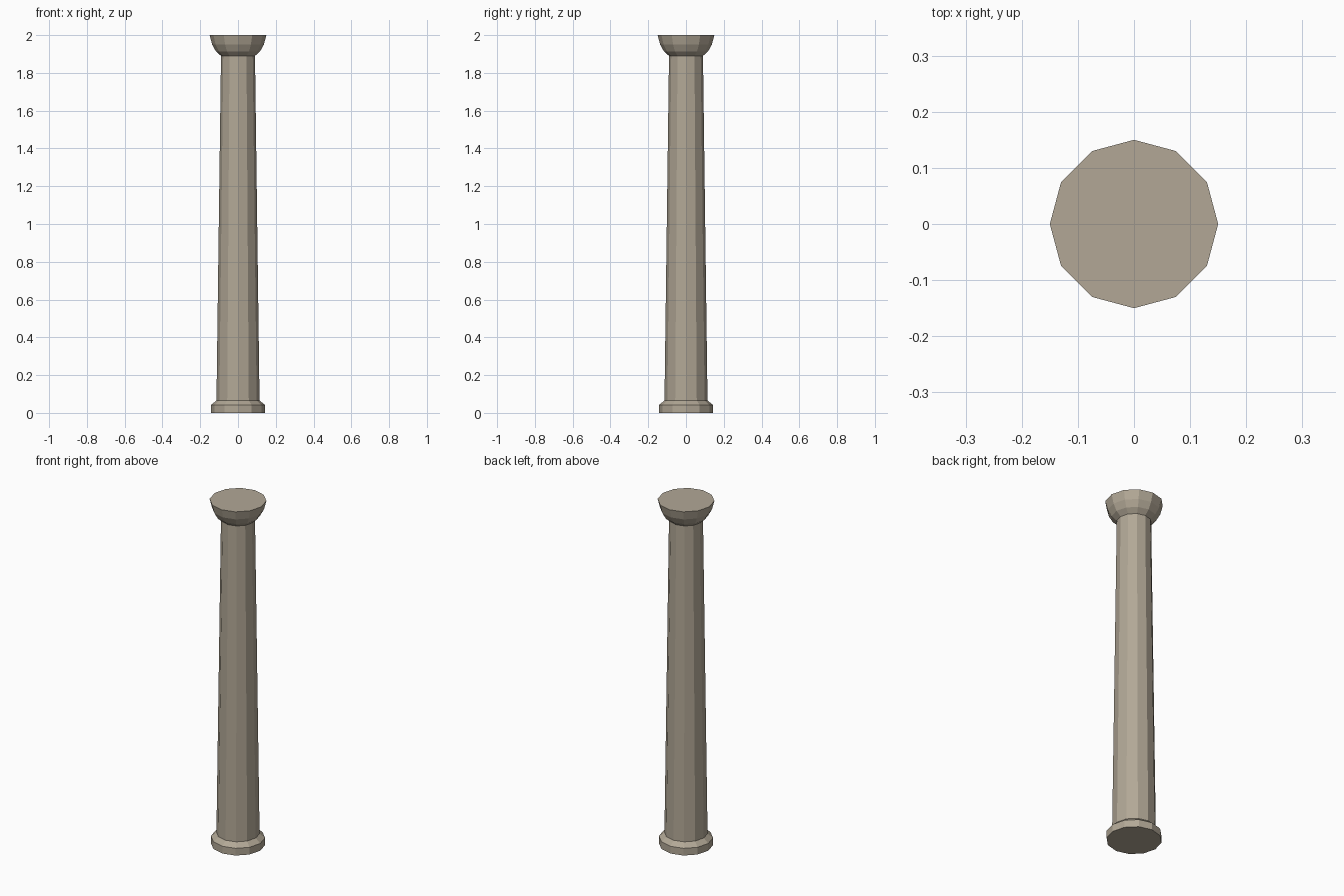
import bpy, bmesh, math

if "Cube" in bpy.data.objects:
    bpy.data.objects.remove(bpy.data.objects["Cube"])

SIDES = 12

stone = bpy.data.materials.new("warm_grey_stone")
stone.diffuse_color = (0.445, 0.39, 0.305, 1)
stone.use_nodes = True
stone.node_tree.nodes["Principled BSDF"].inputs["Base Color"].default_value = stone.diffuse_color


def turned_part(name, profile, cap_bottom=False, cap_top=False):
    """Revolve (radius, height) points into a faceted twelve-sided part."""
    bm = bmesh.new()
    rings = [[bm.verts.new((r * math.cos(math.tau * i / SIDES),
                            r * math.sin(math.tau * i / SIDES), z))
              for i in range(SIDES)] for r, z in profile]
    for low, high in zip(rings, rings[1:]):
        for i in range(SIDES):
            j = (i + 1) % SIDES
            bm.faces.new((low[i], low[j], high[j], high[i]))
    if cap_bottom:
        bm.faces.new(rings[0][::-1])
    if cap_top:
        bm.faces.new(rings[-1])
    mesh = bpy.data.meshes.new(name)
    bm.to_mesh(mesh)
    bm.free()
    mesh.materials.append(stone)
    obj = bpy.data.objects.new(name, mesh)
    bpy.context.collection.objects.link(obj)
    return obj


# plinth with a sloped upper edge
turned_part("base", [(0.143, 0), (0.143, 0.042), (0.114, 0.066)], cap_bottom=True)
# tapering shaft
turned_part("shaft", [(0.114, 0.066), (0.09, 1.89)])
# bowl-shaped capital
turned_part("capital", [(0.09, 1.89), (0.117, 1.914), (0.137, 1.95), (0.15, 2.0)],
            cap_top=True)
